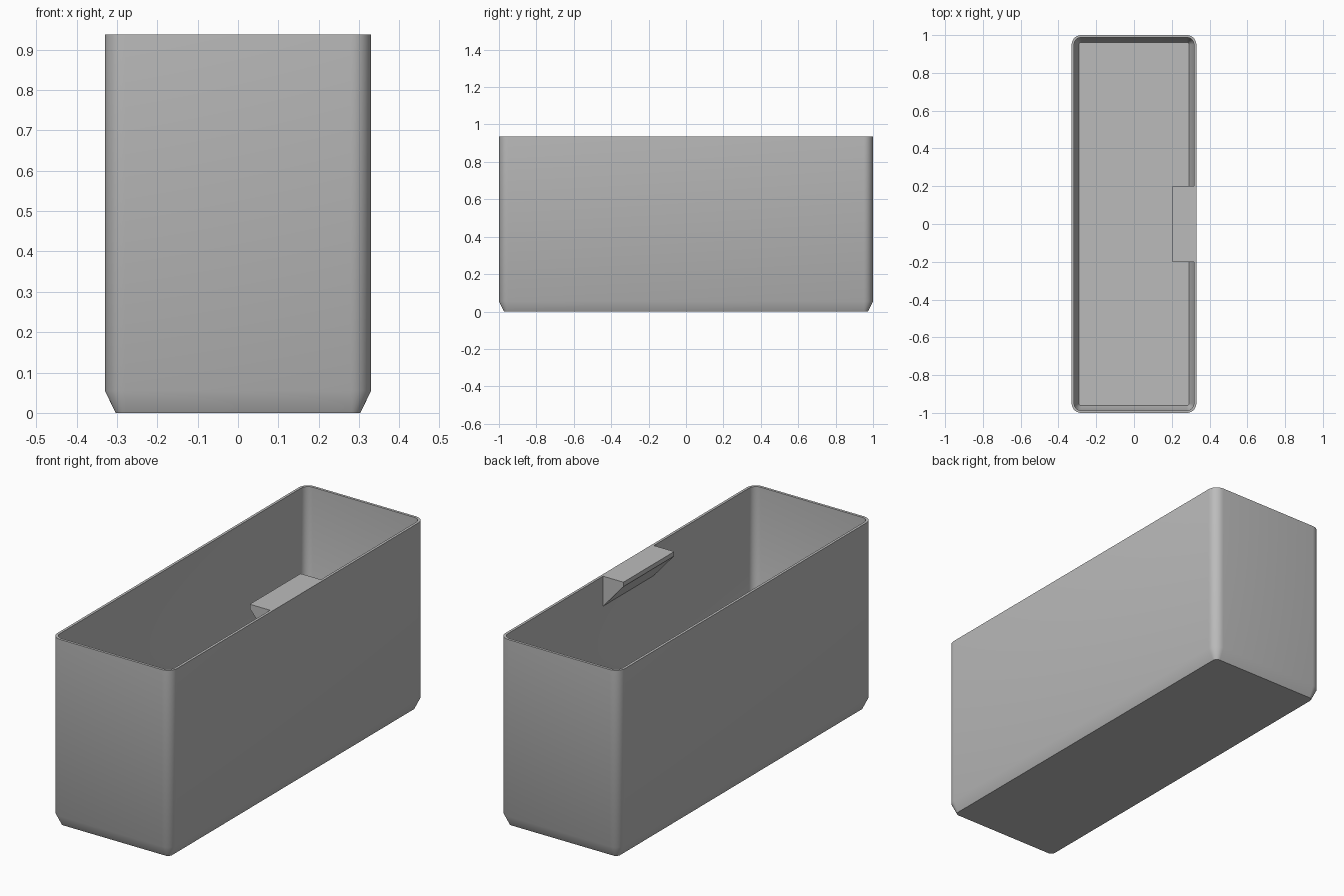
import bpy, bmesh, math

if "Cube" in bpy.data.objects:
    bpy.data.objects.remove(bpy.data.objects["Cube"])

H = 0.937          # rim height
HX, HY, R = 0.33, 1.0, 0.05

grey = bpy.data.materials.new("light grey")
grey.diffuse_color = (0.5, 0.5, 0.5, 1)
grey.use_nodes = True
grey.node_tree.nodes["Principled BSDF"].inputs["Base Color"].default_value = grey.diffuse_color


def ring(bm, inset, z, seg=8):
    """Rounded rectangle loop, offset inwards from the outer wall."""
    r = R - inset
    verts = []
    for k, (sx, sy) in enumerate([(1, 1), (-1, 1), (-1, -1), (1, -1)]):
        cx, cy = sx * (HX - R), sy * (HY - R)
        for i in range(seg + 1):
            a = math.pi / 2 * (k + i / seg)
            verts.append(bm.verts.new((cx + r * math.cos(a), cy + r * math.sin(a), z)))
    return verts


def finish(bm, name):
    bmesh.ops.recalc_face_normals(bm, faces=bm.faces)
    me = bpy.data.meshes.new(name)
    bm.to_mesh(me)
    bm.free()
    ob = bpy.data.objects.new(name, me)
    bpy.context.collection.objects.link(ob)
    me.materials.append(grey)
    return ob


# Open bin: outer chamfer, wall, rim, inner wall, inner chamfer, floor
bm = bmesh.new()
profile = [(0.027, 0), (0, 0.055), (0, H), (0.013, H), (0.013, 0.075), (0.039, 0.022)]
rings = [ring(bm, i, z) for i, z in profile]
for a, b in zip(rings, rings[1:]):
    n = len(a)
    for i in range(n):
        j = (i + 1) % n
        bm.faces.new((a[i], a[j], b[j], b[i]))
bm.faces.new(rings[0])
bm.faces.new(rings[-1])
bin_ob = finish(bm, "bin")
bpy.context.view_layer.objects.active = bin_ob
bin_ob.select_set(True)
bpy.ops.object.shade_smooth_by_angle(angle=math.radians(35))

# Label ledge: wedge on the right inner wall, flush with the rim
bm = bmesh.new()
section = [(0.322, H), (0.205, H), (0.205, H - 0.022), (0.322, H - 0.155)]
ends = [[bm.verts.new((x, y, z)) for x, z in section] for y in (-0.2, 0.2)]
for e in ends:
    bm.faces.new(e)
for i in range(4):
    j = (i + 1) % 4
    bm.faces.new((ends[0][i], ends[0][j], ends[1][j], ends[1][i]))
finish(bm, "label_ledge")
